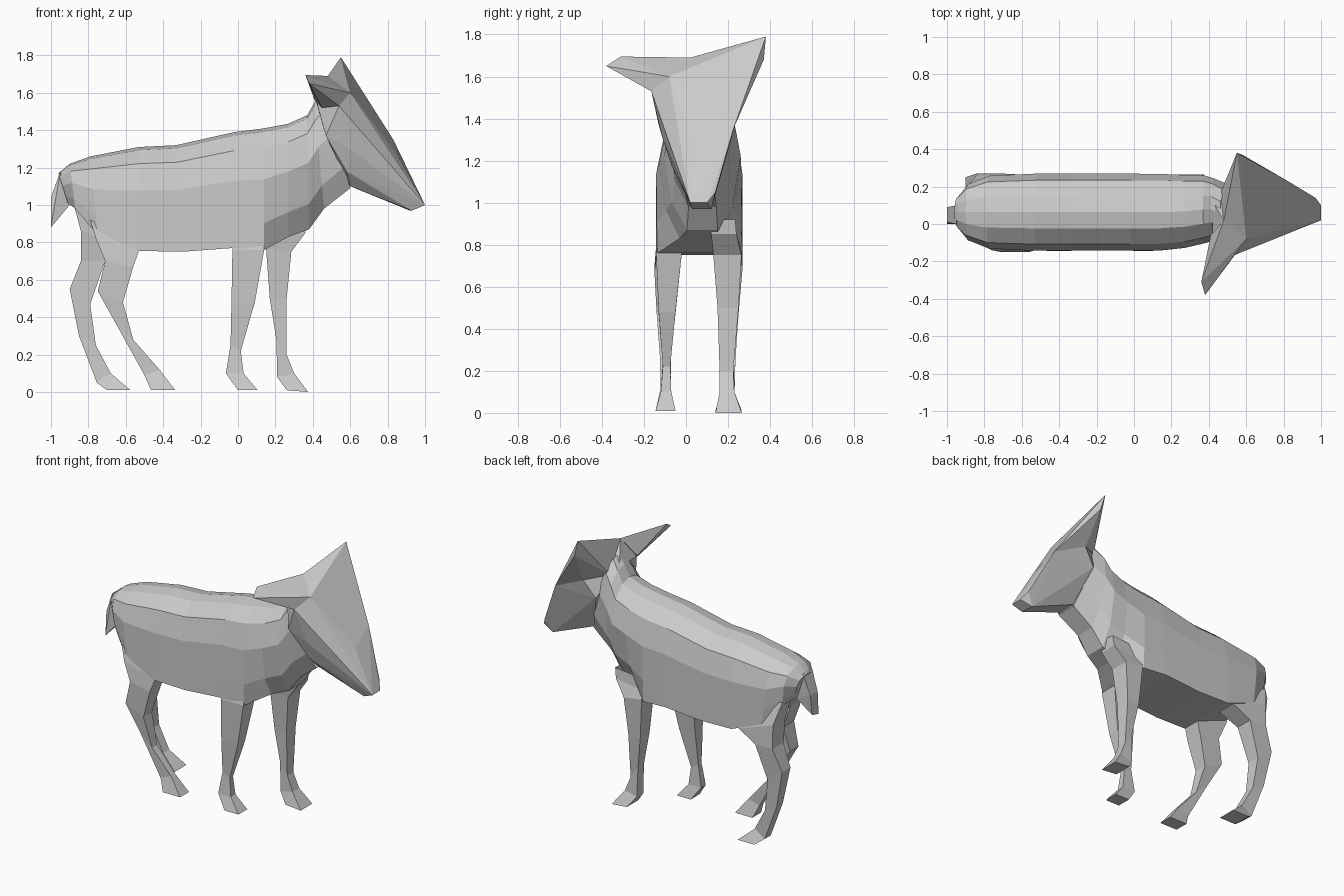
import bpy, bmesh

YC = 0.063  # body centre line


def finish(bm, name):
    bmesh.ops.recalc_face_normals(bm, faces=bm.faces)
    mesh = bpy.data.meshes.new(name)
    bm.to_mesh(mesh)
    bm.free()
    obj = bpy.data.objects.new(name, mesh)
    bpy.context.collection.objects.link(obj)
    return obj


def loft(name, rings, cap_start=True, cap_end=True):
    bm = bmesh.new()
    loops = [[bm.verts.new(p) for p in ring] for ring in rings]
    n = len(loops[0])
    for a, b in zip(loops, loops[1:]):
        for i in range(n):
            j = (i + 1) % n
            bm.faces.new((a[i], a[j], b[j], b[i]))
    if cap_start:
        bm.faces.new(loops[0])
    if cap_end:
        bm.faces.new(loops[-1])
    return finish(bm, name)


def hull(name, points):
    bm = bmesh.new()
    for p in points:
        bm.verts.new(p)
    res = bmesh.ops.convex_hull(bm, input=bm.verts)
    junk = [g for g in res["geom_interior"] if isinstance(g, bmesh.types.BMVert)]
    bmesh.ops.delete(bm, geom=junk, context='VERTS')
    return finish(bm, name)


# Body and neck: slanted rings given by top point, bottom point, half width, belly width factor
HALF = [(1.0, 0.0), (1.0, 0.22), (1.0, 0.58), (0.83, 0.84), (0.42, 0.97)]


def body_ring(xt, zt, xb, zb, w, belly, yc=YC):
    side = [(u * w * (belly if t == 0 else (2 + belly) / 3 if t == 0.22 else 1), t)
            for u, t in HALF]
    outline = side + [(0, 1.0)] + [(-u, t) for u, t in reversed(side)]
    return [(xb + (xt - xb) * t, yc + u, zb + (zt - zb) * t) for u, t in outline]


loft("body", [body_ring(*s) for s in (
    (-0.96, 1.17, -0.91, 1.01, 0.085, 0.7),
    (-0.90, 1.22, -0.87, 0.98, 0.15, 0.9),
    (-0.79, 1.26, -0.75, 0.84, 0.195, 1),
    (-0.53, 1.31, -0.53, 0.755, 0.206, 1),
    (-0.33, 1.32, -0.30, 0.75, 0.206, 1),
    (-0.02, 1.39, -0.03, 0.77, 0.206, 1),
    (0.14, 1.41, 0.14, 0.76, 0.205, 0.97),
    (0.27, 1.435, 0.27, 0.83, 0.195, 0.5, 0.067),
    (0.37, 1.48, 0.38, 0.87, 0.182, 0.4, 0.078),
    (0.41, 1.55, 0.46, 0.98, 0.165, 0.4, 0.078),
    (0.46, 1.61, 0.60, 1.09, 0.145, 0.5, 0.06),
)], cap_end=False)

# Tail
hull("tail", [(-1.0, 0.0, 0.88), (-1.0, 0.07, 0.9), (-1.0, 0.01, 1.04), (-1.0, 0.09, 1.04),
              (-0.95, 0.0, 1.18), (-0.95, 0.1, 1.18), (-0.90, 0.02, 1.0), (-0.90, 0.1, 1.0)])


# Legs: rings of rear x/z, front x/z, y min, y max
def leg(name, rows):
    loft(name, [[(xr, y0, zr), (xf, y0, zf), (xf, y1, zf), (xr, y1, zr)]
                for xr, zr, xf, zf, y0, y1 in rows], cap_start=False)


leg("right_front_leg", [
    (-0.03, 0.79, 0.14, 0.79, -0.135, -0.02), (-0.03, 0.76, 0.14, 0.76, -0.142, -0.02),
    (-0.035, 0.47, 0.09, 0.48, -0.13, -0.05), (-0.04, 0.25, 0.015, 0.22, -0.11, -0.075),
    (-0.065, 0.10, 0.03, 0.10, -0.12, -0.07), (0.0, 0.01, 0.105, 0.01, -0.145, -0.05)])
leg("left_front_leg", [
    (0.15, 0.9, 0.37, 0.92, 0.12, 0.235), (0.15, 0.82, 0.36, 0.85, 0.12, 0.24),
    (0.15, 0.77, 0.285, 0.75, 0.13, 0.264),
    (0.17, 0.5, 0.26, 0.5, 0.15, 0.25), (0.205, 0.28, 0.26, 0.2, 0.16, 0.225),
    (0.21, 0.08, 0.3, 0.10, 0.16, 0.23), (0.26, 0.01, 0.375, 0.0, 0.14, 0.265)])
leg("right_hind_leg", [
    (-0.79, 0.92, -0.54, 0.82, -0.125, -0.02), (-0.76, 0.82, -0.53, 0.755, -0.14, -0.02),
    (-0.71, 0.70, -0.56, 0.67, -0.15, -0.03), (-0.75, 0.54, -0.615, 0.48, -0.14, -0.05),
    (-0.65, 0.36, -0.56, 0.28, -0.125, -0.07), (-0.5, 0.09, -0.42, 0.12, -0.12, -0.075),
    (-0.465, 0.01, -0.335, 0.01, -0.145, -0.05)])
leg("left_hind_leg", [
    (-0.88, 1.01, -0.58, 0.9, 0.12, 0.215), (-0.84, 0.86, -0.58, 0.77, 0.13, 0.263),
    (-0.84, 0.70, -0.71, 0.7, 0.15, 0.27), (-0.9, 0.55, -0.79, 0.47, 0.16, 0.25),
    (-0.85, 0.30, -0.76, 0.25, 0.17, 0.235), (-0.755, 0.05, -0.68, 0.10, 0.165, 0.23),
    (-0.70, 0.01, -0.575, 0.01, 0.14, 0.265)])

# Head
crown = (0.48, 0.02, 1.69)
brow = (0.6, -0.08, 1.6)
hull("head", [crown, brow, (0.54, -0.165, 1.53), (0.42, -0.07, 1.55), (0.42, 0.12, 1.54),
              (0.47, -0.13, 1.37), (0.6, -0.11, 1.3), (0.58, -0.07, 1.18),
              (0.6, 0.25, 1.46), (0.52, 0.23, 1.35),
              (0.6, 0.0, 1.1), (0.6, 0.13, 1.1), (0.68, 0.03, 1.1), (0.68, 0.14, 1.1),
              (0.83, 0.225, 1.35), (0.85, 0.05, 1.27), (0.97, 0.14, 1.05), (1.0, 0.1, 1.0),
              (1.0, 0.02, 1.0), (0.93, 0.03, 0.97), (0.92, 0.12, 0.97)])

# Ears
hull("right_ear", [crown, brow, (0.38, -0.38, 1.65), (0.36, -0.31, 1.695),
                   (0.54, -0.165, 1.53), (0.45, -0.12, 1.52), (0.41, -0.06, 1.56)])
hull("left_ear", [crown, brow, (0.55, 0.38, 1.79), (0.58, 0.37, 1.68),
                  (0.83, 0.225, 1.35), (0.6, 0.25, 1.46), (0.46, 0.16, 1.5)])
